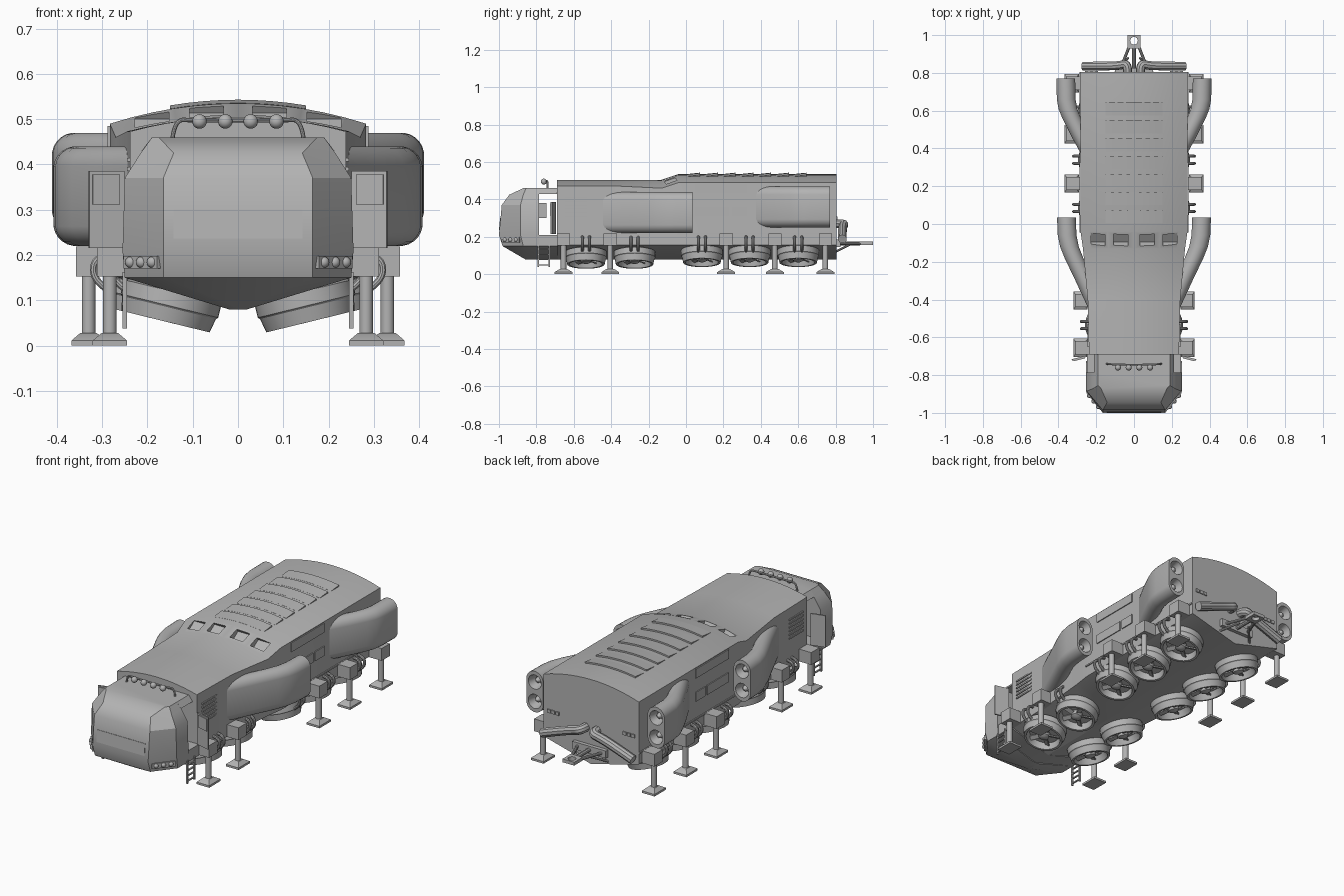
import bpy, bmesh
from math import sin, cos, pi, radians
from mathutils import Matrix, Vector

if "Cube" in bpy.data.objects:
    bpy.data.objects.remove(bpy.data.objects["Cube"], do_unlink=True)

GREY = (0.45, 0.45, 0.45, 1)
paint = bpy.data.materials.new("plain_grey")
paint.use_nodes = True
paint.diffuse_color = GREY
paint.node_tree.nodes["Principled BSDF"].inputs["Base Color"].default_value = GREY
parts = []


def finish(name, bm, matrix=None):
    if matrix:
        bm.transform(matrix)
    bmesh.ops.recalc_face_normals(bm, faces=bm.faces)
    mesh = bpy.data.meshes.new(name)
    bm.to_mesh(mesh)
    bm.free()
    mesh.materials.append(paint)
    obj = bpy.data.objects.new(name, mesh)
    bpy.context.collection.objects.link(obj)
    parts.append(obj)
    return obj


def loft(name, rings, matrix=None):
    """Skin closed rings of points and cap both ends."""
    bm = bmesh.new()
    rows = [[bm.verts.new(p) for p in ring] for ring in rings]
    n = len(rows[0])
    for a, b in zip(rows, rows[1:]):
        for i in range(n):
            j = (i + 1) % n
            bm.faces.new((a[i], a[j], b[j], b[i]))
    bm.faces.new(rows[0])
    bm.faces.new(rows[-1])
    return finish(name, bm, matrix)


def box(name, centre, size, rot=None):
    bm = bmesh.new()
    bmesh.ops.create_cube(bm, size=1, matrix=Matrix.Diagonal((*size, 1)))
    return finish(name, bm, Matrix.Translation(centre) @ (rot or Matrix()))


def lathe(name, profile, matrix, n=32):
    turn = [2 * pi * i / n for i in range(n)]
    return loft(name, [[(r * cos(a), r * sin(a), z) for a in turn] for r, z in profile], matrix)


def ball(name, centre, radius):
    bm = bmesh.new()
    bmesh.ops.create_uvsphere(bm, u_segments=16, v_segments=10, radius=radius)
    return finish(name, bm, Matrix.Translation(centre))


def tube(name, points, radius, smooth=True):
    curve = bpy.data.curves.new(name, "CURVE")
    curve.dimensions = "3D"
    curve.bevel_depth, curve.bevel_resolution = radius, 3
    curve.use_fill_caps = True
    spline = curve.splines.new("NURBS" if smooth else "POLY")
    spline.points.add(len(points) - 1)
    for p, co in zip(spline.points, points):
        p.co = (*co, 1)
    if smooth:
        spline.order_u, spline.use_endpoint_u, spline.resolution_u = 3, True, 6
    temp = bpy.data.objects.new(name, curve)
    bpy.context.collection.objects.link(temp)
    graph = bpy.context.evaluated_depsgraph_get()
    bm = bmesh.new()
    mesh = bpy.data.meshes.new_from_object(temp.evaluated_get(graph))
    bm.from_mesh(mesh)
    bpy.data.objects.remove(temp)
    bpy.data.meshes.remove(mesh)
    return finish(name, bm)


def cut(obj, cutters):
    for c in cutters:
        mod = obj.modifiers.new("cut", "BOOLEAN")
        mod.operation, mod.solver, mod.object = "DIFFERENCE", "EXACT", c
        bpy.context.view_layer.objects.active = obj
        bpy.ops.object.modifier_apply(modifier=mod.name)
        parts.remove(c)
        bpy.data.objects.remove(c)


def shift(x, y, z):
    return Matrix.Translation((x, y, z))


# Hull: keel, vertical walls and an arched roof that steps up behind the nose
def arch(x, w, s, t):
    return t - (t - s) * (x / w) ** 2


def hull_ring(y, w, s, t):
    roof = [(w * k / 6, y, arch(k / 6, 1, s, t)) for k in range(6, -7, -1)]
    return [(0, y, 0.08), (w, y, 0.155), (w, y, 0.215)] + roof + [(-w, y, 0.215), (-w, y, 0.155)]


hull = loft("hull", [hull_ring(*v) for v in (
    (-0.69, 0.238, 0.473, 0.505), (-0.4, 0.245, 0.473, 0.505), (-0.13, 0.27, 0.46, 0.505),
    (-0.04, 0.283, 0.49, 0.535), (0.805, 0.283, 0.49, 0.535))])
tilt = Matrix.Rotation(0.6, 4, "X")
cut(hull, [box("scoop_cutter", (x, -0.085, 0.525 - abs(x) / 9), (0.075, 0.06, 0.05), tilt)
           for x in (-0.19, -0.07, 0.07, 0.19)])

# Roof louvres
xs = [0.15 * k / 4 for k in range(-4, 5)]
for i in range(7):
    y = 0.075 + 0.095 * i
    loft("roof_louvre", [
        [(x, yy, arch(x, 0.283, 0.49, 0.535) + h) for x in xs] +
        [(x, yy, arch(x, 0.283, 0.49, 0.535) - 0.01) for x in reversed(xs)]
        for yy, h in ((y - 0.07, 0.0005), (y, 0.008))])


# Cab: stacked plan outlines, open doorway behind
def cab_ring(z, w, side, f, front):
    return [(w, -0.785, z), (w, side, z), (f, front, z), (-f, front, z), (-w, side, z), (-w, -0.785, z)]


loft("cab", [cab_ring(*v) for v in (
    (0.08, 0.02, -0.85, 0.01, -0.86), (0.15, 0.25, -0.87, 0.165, -0.98),
    (0.21, 0.255, -0.885, 0.165, -1), (0.37, 0.25, -0.885, 0.165, -0.985),
    (0.425, 0.215, -0.87, 0.142, -0.945), (0.46, 0.19, -0.855, 0.175, -0.87))])
loft("cab_floor", [[(0, y, 0.08), (0.25, y, 0.15), (0.25, y, 0.21), (-0.25, y, 0.21), (-0.25, y, 0.15)]
                   for y in (-0.79, -0.685)])
loft("cab_roof", [[(0.213, y, 0.43), (0.19, y, 0.46), (-0.19, y, 0.46), (-0.213, y, 0.43)]
                  for y in (-0.79, -0.685)])
box("cab_console", (0, -0.77, 0.34), (0.3, 0.05, 0.08))
box("front_hatch", (0, -0.993, 0.268), (0.285, 0.008, 0.064), Matrix.Rotation(-0.094, 4, "X"))

# Roof light bar
tube("light_bar", [(-0.145, -0.74, 0.455), (-0.14, -0.74, 0.5), (-0.1, -0.745, 0.497),
                   (0.1, -0.745, 0.497), (0.14, -0.74, 0.5), (0.145, -0.74, 0.455)], 0.005)
for x in (-0.085, -0.028, 0.028, 0.085):
    ball("roof_lamp", (x, -0.76, 0.495), 0.016)

# Doors, ladders, headlamps, side panels and rear details
for s in (1, -1):
    turn = Matrix.Rotation(-s * 0.25, 4, "Z")
    box("open_door", (s * 0.29, -0.71, 0.3), (0.08, 0.008, 0.17), turn)
    box("door_window", (s * 0.291, -0.716, 0.345), (0.062, 0.006, 0.066), turn)
    for y in (-0.79, -0.73):
        box("ladder_rail", (s * 0.25, y, 0.1), (0.01, 0.008, 0.125))
    for k in range(4):
        box("ladder_rung", (s * 0.25, -0.76, 0.05 + 0.028 * k), (0.008, 0.06, 0.006))
    slant = Matrix.Rotation(s * radians(51), 4, "Z")
    box("headlamp_plate", (s * 0.211, -0.936, 0.184), (0.118, 0.012, 0.028), slant)
    for x in (-0.038, 0, 0.038):
        ball("headlamp", Vector((s * 0.213, -0.938, 0.184)) + slant @ Vector((s * x, 0, 0)), 0.0125)
    box("upper_side_panel", (s * 0.284, 0.185, 0.46), (0.008, 0.28, 0.05))
    box("long_side_panel", (s * 0.284, 0.137, 0.335), (0.008, 0.185, 0.05))
    box("short_side_panel", (s * 0.284, 0.285, 0.335), (0.008, 0.08, 0.05))
    box("side_rail", (s * 0.284, 0.38, 0.216), (0.009, 0.85, 0.008))
    for k in range(6):
        box("side_vent", (s * 0.241, -0.59, 0.31 + 0.02 * k), (0.009, 0.12, 0.008))
    for k in range(3):
        box("tail_lamp", (s * (0.2 + 0.025 * k), 0.806, 0.3), (0.02, 0.009, 0.018))
    tube("exhaust_pipe", [(s * 0.035, 0.79, 0.27), (s * 0.03, 0.85, 0.272), (s * 0.08, 0.838, 0.255),
                          (s * 0.17, 0.836, 0.225), (s * 0.27, 0.836, 0.188)], 0.024)
    tube("hitch_arm", [(s * 0.08, 0.8, 0.165), (s * 0.025, 0.94, 0.165)], 0.008, False)
    tube("hitch_brace", [(s * 0.1, 0.8, 0.12), (s * 0.03, 0.88, 0.16)], 0.006, False)

# Towing hitch
hitch = box("hitch_plate", (0, 0.964, 0.165), (0.07, 0.072, 0.018))
cut(hitch, [lathe("eye_cutter", [(0.02, -0.03), (0.02, 0.03)], shift(0, 0.97, 0.165))])
tube("hitch_bar", [(0, 0.79, 0.165), (0, 0.93, 0.165)], 0.011, False)
box("hitch_bracket", (0, 0.81, 0.165), (0.2, 0.03, 0.04))


# Engine pods: capsule sections swept outward from the hull
def pod_ring(x, y, z, w, h):
    ring = []
    for k in range(24):
        a = 2 * pi * (k + 0.5) / 24
        ring.append((x + w * cos(a), y, z + w * sin(a) + (h - w) * (1 if sin(a) > 0 else -1)))
    return ring


front_path = ((0.17, -0.5), (0.2, -0.43), (0.265, -0.29), (0.318, -0.18), (0.342, -0.12),
              (0.354, -0.06), (0.358, 0.035))
rear_path = ((0.19, 0.3), (0.225, 0.36), (0.285, 0.47), (0.33, 0.56), (0.35, 0.61),
             (0.359, 0.66), (0.361, 0.77))
for s in (1, -1):
    for name, path, z in (("front_pod", front_path, 0.33), ("rear_pod", rear_path, 0.36)):
        pod = loft(name, [pod_ring(s * x, y, z, 0.05, 0.11) for x, y in path])
        ex, ey = path[-1]
        ports = [Matrix.Translation((s * ex, ey, z + dz)) @ Matrix.Rotation(-pi / 2, 4, "X")
                 for dz in (-0.052, 0.052)]
        cut(pod, [lathe("nozzle_cutter", [(0.024, -0.05), (0.041, 0.01)], m) for m in ports])
        for m in ports:
            lathe("nozzle_core", [(0.018, -0.055), (0.014, -0.025), (0.004, -0.012)], m, 16)

# Lift fans with their feed pipes
for s in (1, -1):
    for y in (-0.535, -0.275, 0.085, 0.34, 0.6):
        x, z, w = (0.16, 0.053, 0.242) if y < 0 else (0.197, 0.062, 0.283)
        m = shift(s * x, y, z) @ Matrix.Rotation(-s * 0.24, 4, "Y")
        lathe("fan_drum", [(0.095, 0.075), (0.111, 0.068), (0.111, 0.036), (0.107, 0.032),
                           (0.1, 0), (0.088, 0), (0.078, 0.035)], m, 40)
        lathe("fan_hub", [(0.03, 0.04), (0.028, 0.012), (0.012, 0.004)], m, 20)
        for k in range(5):
            arm = m @ Matrix.Rotation(2 * pi * k / 5, 4, "Z") @ shift(0.05, 0, 0.024)
            box("fan_blade", (0, 0, 0), (0.07, 0.024, 0.006), arm @ Matrix.Rotation(0.4, 4, "X"))
        for dy in (-0.019, 0.019):
            tube("feed_pipe", [(s * (w - 0.01), y + dy, 0.2), (s * (w + 0.035), y + dy, 0.2),
                               (s * (w + 0.038), y + dy, 0.14), (s * (w - 0.01), y + dy, 0.115)], 0.008)


# Landing legs
def square(a, b, z):
    return [(a, b, z), (-a, b, z), (-a, -b, z), (a, -b, z)]


for s in (1, -1):
    for y in (-0.655, -0.405, 0.215, 0.475, 0.745):
        x = 0.283 if y < 0 else 0.33
        box("leg_housing", (s * (x - 0.012), y, 0.186), (0.08, 0.07, 0.066))
        lathe("leg_post", [(0.015, 0.02), (0.015, 0.16)], shift(s * x, y, 0), 16)
        loft("leg_foot", [square(0.038, 0.048, 0), square(0.038, 0.048, 0.011),
                          square(0.018, 0.02, 0.028)], shift(s * x, y, 0))

# Soft shading on curved parts, crisp edges elsewhere
bpy.ops.object.select_all(action="DESELECT")
for obj in parts:
    obj.select_set(True)
bpy.context.view_layer.objects.active = hull
bpy.ops.object.shade_smooth_by_angle(angle=radians(32))
